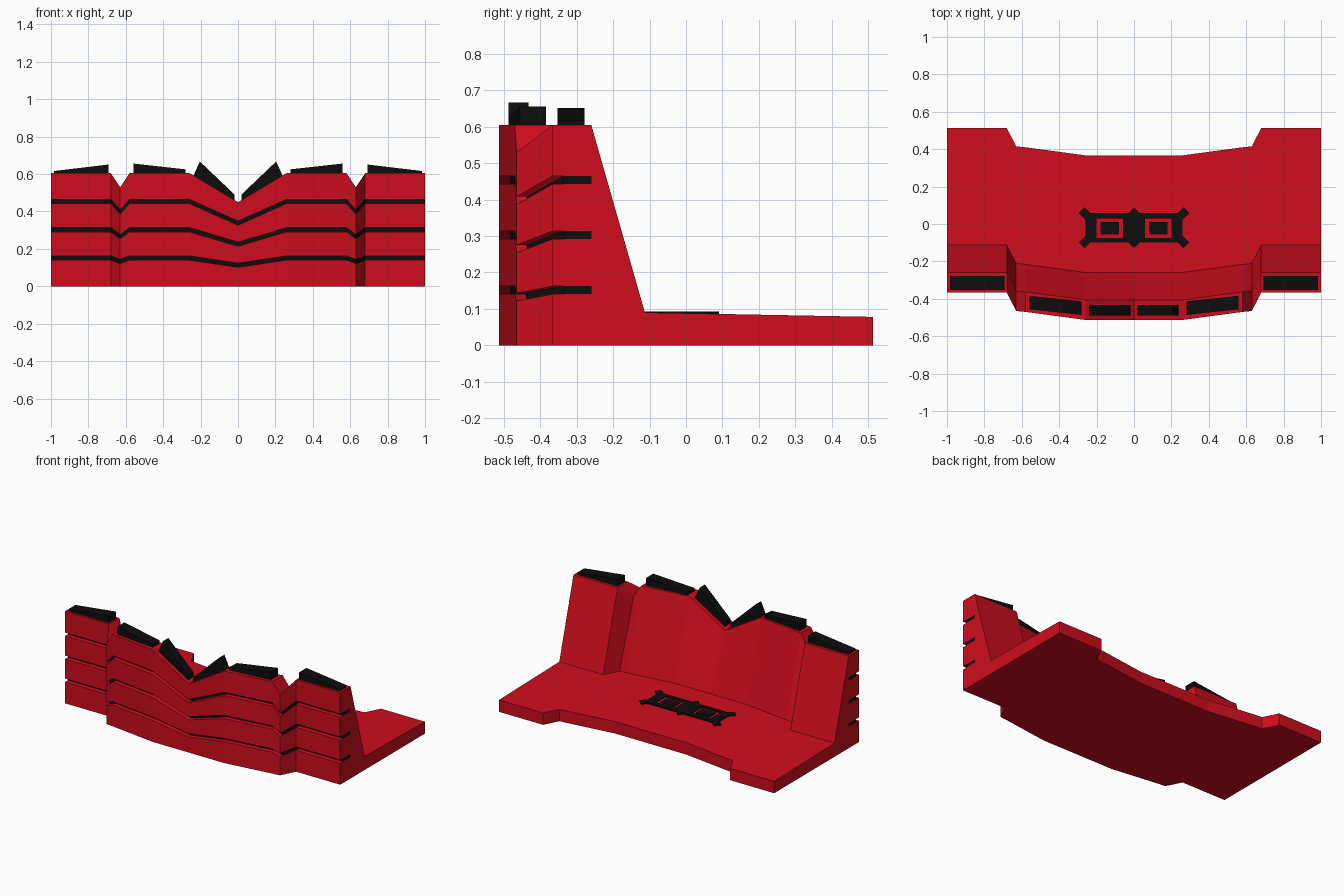
import bpy, bmesh, math
from mathutils import Matrix, Vector

if "Cube" in bpy.data.objects:
    bpy.data.objects.remove(bpy.data.objects["Cube"])


def material(name, color):
    m = bpy.data.materials.new(name)
    m.diffuse_color = color
    m.use_nodes = True
    m.node_tree.nodes["Principled BSDF"].inputs["Base Color"].default_value = m.diffuse_color
    return m


RED = material("red_paint", (0.62, 0.004, 0.012, 1))
BLACK = material("black_trim", (0.004, 0.004, 0.004, 1))

# Stations along x: (x, y shift, wall height), mirrored below
HALF = [(0.0, 0.0, 0.45), (0.26, 0.0, 0.605), (0.58, 0.043, 0.605),
        (0.63, 0.048, 0.53), (0.68, 0.146, 0.605), (1.0, 0.146, 0.605)]
STATIONS = [(-x, y, h) for x, y, h in HALF[:0:-1]] + HALF
FRONT, DEPTH, INSET, SLOT = -0.513, 0.107, 0.03, 0.011


def finish(bm, name, mat):
    bmesh.ops.recalc_face_normals(bm, faces=bm.faces)
    me = bpy.data.meshes.new(name)
    bm.to_mesh(me)
    bm.free()
    me.materials.append(mat)
    ob = bpy.data.objects.new(name, me)
    bpy.context.collection.objects.link(ob)
    return ob


def loft(name, rings, mat):
    """Skin equal-length rings of points and cap both ends."""
    bm = bmesh.new()
    vs = [[bm.verts.new(p) for p in r] for r in rings]
    n = len(vs[0])
    for a, b in zip(vs, vs[1:]):
        for i in range(n):
            j = (i + 1) % n
            bm.faces.new((a[i], a[j], b[j], b[i]))
    bm.faces.new(vs[0])
    bm.faces.new(vs[-1])
    return finish(bm, name, mat)


# Wall and floor: one L-shaped section with three front slots
def body_ring(x, dy, h):
    pts = [(0, 0)]
    for k in (1, 2, 3):
        z = h * k / 4
        pts += [(0, z - SLOT), (DEPTH, z - SLOT), (DEPTH, z + SLOT), (0, z + SLOT)]
    pts += [(0, h), (DEPTH, h), (0.254, 0.09), (0.88, 0.078), (0.88, 0)]
    return [(x, FRONT + dy + y, z) for y, z in pts]


loft("wall_and_floor", [body_ring(*s) for s in STATIONS], RED)

# Black strips recessed in the slots
for k in (1, 2, 3):
    rings = []
    for x, dy, h in STATIONS:
        y0, y1, z = FRONT + dy + INSET, FRONT + dy + DEPTH, h * k / 4
        rings.append([(x, y0, z - SLOT), (x, y1, z - SLOT),
                      (x, y1, z + SLOT), (x, y0, z + SLOT)])
    loft(f"slot_strip_{k}", rings, BLACK)


# Tilted blocks along the top of the wall
# each corner: (x, z bottom, x top, z top, y front, y back)
CAPS = {
    "outer_cap": ((0.692, 0.60, 0.692, 0.651, -0.353, -0.278),
                  (0.985, 0.60, 0.985, 0.616, -0.353, -0.278)),
    "middle_cap": ((0.28, 0.60, 0.28, 0.625, -0.486, -0.414),
                   (0.558, 0.60, 0.558, 0.656, -0.456, -0.384)),
    "centre_cap": ((0.02, 0.455, 0.02, 0.492, -0.488, -0.432),
                   (0.24, 0.588, 0.204, 0.667, -0.488, -0.432)),
}
for name, ends in CAPS.items():
    for side, s in (("right", 1), ("left", -1)):
        rings = [[(s * xb, y0, zb), (s * xb, y1, zb), (s * xt, y1, zt), (s * xt, y0, zt)]
                 for xb, zb, xt, zt, y0, y1 in ends]
        loft(f"{name}_{side}", rings, BLACK)

# Floor plate: two open frames with diagonal corner tabs
bm = bmesh.new()


def plate(x0, x1, y0, y1, turn=0.0):
    c = Vector(((x0 + x1) / 2, (y0 + y1) / 2, 0.083))
    size = Matrix.Diagonal((x1 - x0, y1 - y0, 0.02, 1))
    bmesh.ops.create_cube(bm, size=1, matrix=Matrix.Translation(c)
                          @ Matrix.Rotation(turn, 4, 'Z') @ size)


def tab(x, y, r, turn):
    plate(x - r, x + r, y - 0.022, y + 0.022, turn)


for s in (1, -1):
    for a, b, y0, y1 in ((0.0, 0.06, -0.10, 0.06), (0.20, 0.26, -0.10, 0.06),
                         (0.06, 0.20, 0.03, 0.06), (0.06, 0.20, -0.10, -0.075),
                         (0.08, 0.178, -0.055, 0.01)):
        plate(min(s * a, s * b), max(s * a, s * b), y0, y1)
    tab(s * 0.25, 0.045, 0.042, s * math.pi / 4)
    tab(s * 0.25, -0.085, 0.042, -s * math.pi / 4)
for y in (0.055, -0.098):
    tab(0, y, 0.022, math.pi / 4)
finish(bm, "floor_plate", BLACK)
